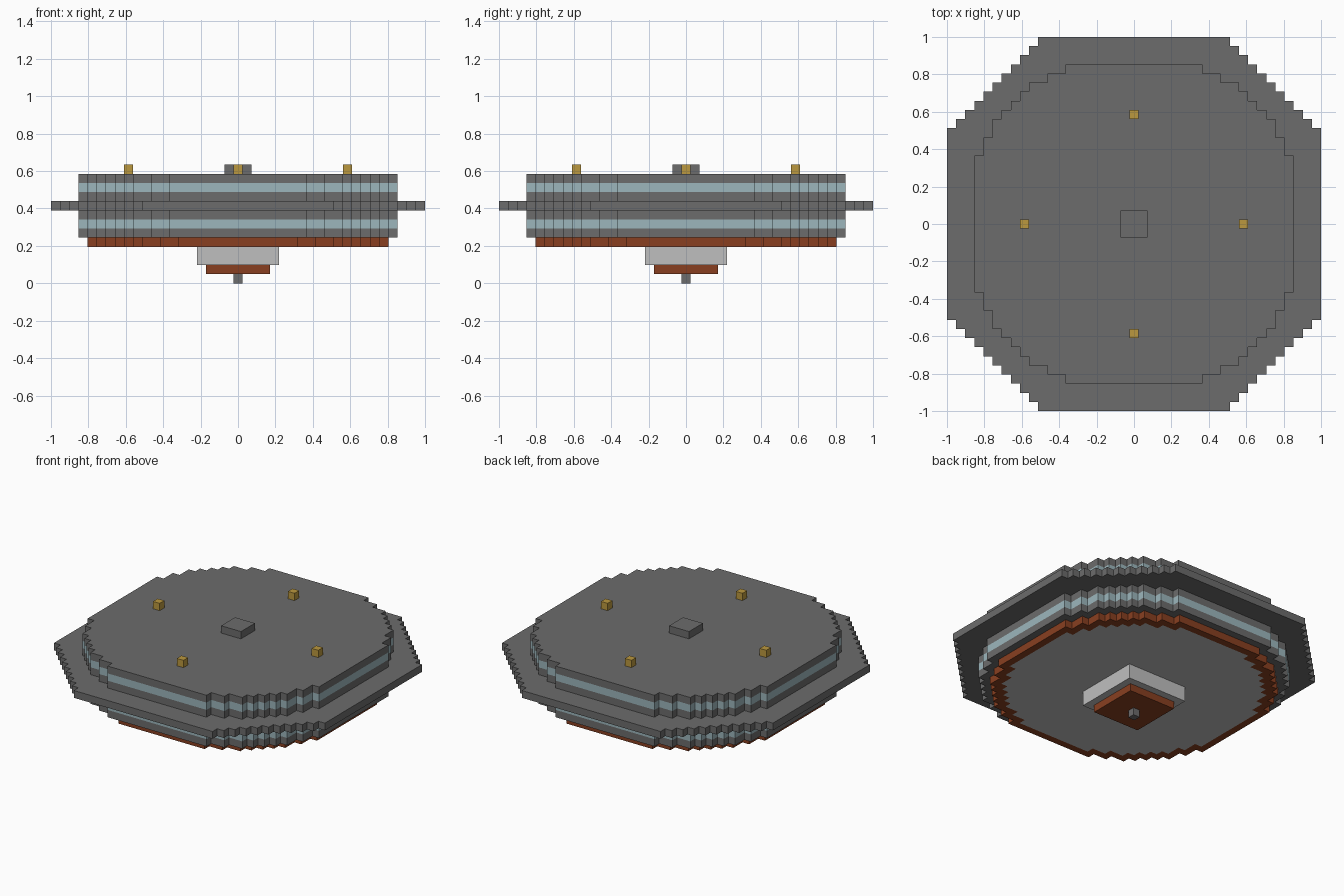
import bpy
import bmesh

if "Cube" in bpy.data.objects:
    bpy.data.objects.remove(bpy.data.objects["Cube"], do_unlink=True)

U = 2 / 41  # one block


def material(name, rgb):
    lin = [((c / 255 + 0.055) / 1.055) ** 2.4 for c in rgb] + [1]
    m = bpy.data.materials.new(name)
    m.use_nodes = True
    m.diffuse_color = lin
    m.node_tree.nodes["Principled BSDF"].inputs["Base Color"].default_value = lin
    return m


grey = material("dark grey", (108, 108, 108))
glass = material("pale blue glass", (156, 182, 188))
brown = material("rust brown", (136, 63, 32))
light = material("light grey", (191, 191, 191))
gold = material("gold", (187, 152, 62))


def outline(corners):
    """Closed stepped outline from the outer corners of one quadrant."""
    quad = []
    for i, (x, y) in enumerate(corners):
        if i:
            quad.append((corners[i - 1][0], y))  # inner corner of the step
        quad.append((x, y))
    pts = []
    for _ in range(4):
        pts += quad[::-1]  # counter-clockwise within the quadrant
        quad = [(-y, x) for x, y in quad]
    return pts


def shrink(corners, n):
    return [(x - n, y - n) for x, y in corners]


def prism(name, pts, z0, z1, mats, inner=None, at=(0, 0)):
    """Upright prism; an inner outline splits the underside into border and field."""
    bm = bmesh.new()

    def ring(p, z):
        return [bm.verts.new(((x + at[0]) * U, (y + at[1]) * U, z * U)) for x, y in p]

    low, high = ring(pts, z0), ring(pts, z1)
    n = len(pts)
    bm.faces.new(high)
    for i in range(n):
        j = (i + 1) % n
        bm.faces.new((low[i], low[j], high[j], high[i]))
    if inner:
        field = ring(inner, z0)
        for i in range(n):
            j = (i + 1) % n
            bm.faces.new((low[j], low[i], field[i], field[j]))
        bm.faces.new(field[::-1]).material_index = 1
    else:
        bm.faces.new(low[::-1])
    mesh = bpy.data.meshes.new(name)
    bm.to_mesh(mesh)
    bm.free()
    for m in mats:
        mesh.materials.append(m)
    obj = bpy.data.objects.new(name, mesh)
    bpy.context.collection.objects.link(obj)
    return obj


def box(name, half, z0, z1, mat, at=(0, 0)):
    prism(name, outline([(half, half)]), z0, z1, [mat], at=at)


# Stepped plans: a rounded hull and a wide octagonal rim
octant = [(7.5, 17.5), (9.5, 16.5), (11.5, 15.5), (12.5, 14.5)]
hull = octant + [(13.5, 13.5)] + [(y, x) for x, y in reversed(octant)]
rim = [(10.5 + i, 20.5 - i) for i in range(11)]

# Underside tower
box("bottom_spike", 0.5, 0, 1, grey)
box("lower_pod", 3.5, 1, 2, brown)
box("upper_pod", 4.5, 2, 4, light)

# Base ring with a light field inside its border
prism("base_ring", outline(shrink(hull, 1)), 4, 5, [brown, light],
      inner=outline(shrink(hull, 2)))

# Hull layers, the same below and above the rim
for side, z in (("lower", 5), ("upper", 9)):
    for part, mat in (("hull_floor", grey), ("window_band", glass), ("hull_roof", grey)):
        prism(f"{side}_{part}", outline(hull), z, z + 1, [mat])
        z += 1
prism("rim", outline(rim), 8, 9, [grey])

# Roof details
box("roof_hatch", 1.5, 12, 13, grey)
for name, at in (("left", (12, 0)), ("right", (-12, 0)), ("front", (0, -12)), ("back", (0, 12))):
    box(f"{name}_roof_lamp", 0.5, 12, 13, gold, at)
